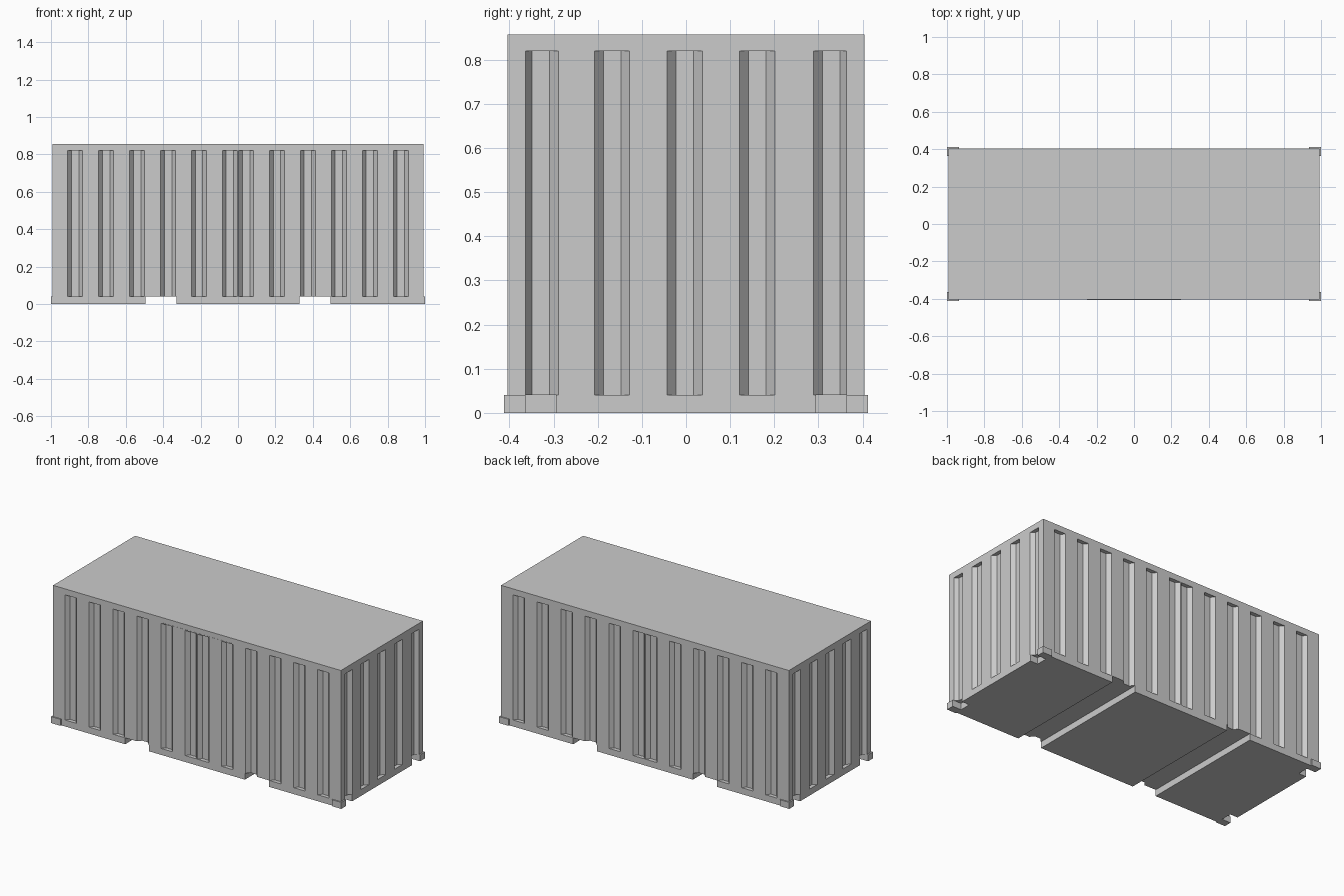
import bpy, bmesh
from mathutils import Vector

if "Cube" in bpy.data.objects:
    bpy.data.objects.remove(bpy.data.objects["Cube"])

HX, HY, H = 0.992, 0.404, 0.857      # body half length, half width, height
RAIL, TOP = 0.04, 0.82               # bottom and top of the corrugation
DEPTH, LIP = 0.024, 0.001            # groove depth, cutter overshoot


def prism(bm, pts, z0, z1):
    """Extrude a plan outline from z0 to z1."""
    f = bm.faces.new([bm.verts.new((x, y, z0)) for x, y in pts])
    r = bmesh.ops.extrude_face_region(bm, geom=[f])
    vs = [g for g in r["geom"] if isinstance(g, bmesh.types.BMVert)]
    bmesh.ops.translate(bm, verts=vs, vec=Vector((0, 0, z1 - z0)))


def block(bm, x0, x1, y0, y1, z0, z1):
    prism(bm, [(x0, y0), (x1, y0), (x1, y1), (x0, y1)], z0, z1)


def finish(bm, name):
    bmesh.ops.recalc_face_normals(bm, faces=bm.faces)
    me = bpy.data.meshes.new(name)
    bm.to_mesh(me)
    bm.free()
    ob = bpy.data.objects.new(name, me)
    bpy.context.collection.objects.link(ob)
    return ob


def cut(ob, cutter):
    m = ob.modifiers.new("cut", 'BOOLEAN')
    m.operation, m.solver, m.object = 'DIFFERENCE', 'EXACT', cutter
    bpy.context.view_layer.objects.active = ob
    bpy.ops.object.modifier_apply(modifier=m.name)
    bpy.data.objects.remove(cutter)


def groove(bm, c, place, left=0.04, right=0.04):
    """Trapezoid groove centred at c; place maps (along, inward) to x, y."""
    k = LIP / DEPTH
    pts = [(c - left - (left - 0.02) * k, -LIP), (c - 0.02, DEPTH),
           (c + 0.02, DEPTH), (c + right + (right - 0.02) * k, -LIP)]
    prism(bm, [place(u, d) for u, d in pts], RAIL, TOP)


# Container body
bm = bmesh.new()
block(bm, -HX, HX, -HY, HY, 0, H)
body = finish(bm, "container_body")

# Wall corrugation, mirrored about the middle of each wall
bm = bmesh.new()
for s in (-1, 1):
    for i in range(6):
        for t in (-1, 1):
            groove(bm, t * (0.043 + 0.1655 * i),
                   lambda u, d: (u, s * (HY - d)))
    for i in range(-2, 3):
        groove(bm, 0.1645 * i - 0.003 * (abs(i) < 2), lambda u, d: (s * (HX - d), u),
               0.035 if i == -2 else 0.04, 0.035 if i == 2 else 0.04)
cut(body, finish(bm, "groove_cutter"))

# Fork pockets through the base and notches beside the corner feet
bm = bmesh.new()
for s in (-1, 1):
    x0, x1 = sorted((s * 0.33, s * 0.495))
    block(bm, x0, x1, -0.5, 0.5, -0.1, RAIL)
    for t in (-1, 1):
        x0, x1 = sorted((s * 0.94, s * 1.1))
        y0, y1 = sorted((t * 0.294, t * 0.364))
        block(bm, x0, x1, y0, y1, -0.1, RAIL)
cut(body, finish(bm, "base_cutter"))

# Corner feet
bm = bmesh.new()
for s in (-1, 1):
    for t in (-1, 1):
        x0, x1 = sorted((s * 0.935, s))
        y0, y1 = sorted((t * 0.364, t * 0.412))
        block(bm, x0, x1, y0, y1, 0, RAIL)
finish(bm, "corner_feet")

# Door header strip and centre seam on the front
bm = bmesh.new()
block(bm, -0.25, 0.25, -HY - 0.001, -HY + 0.01, TOP, TOP + 0.005)
block(bm, -0.002, 0.002, -HY - 0.001, -HY + 0.01, RAIL, TOP)
finish(bm, "door_trim")
